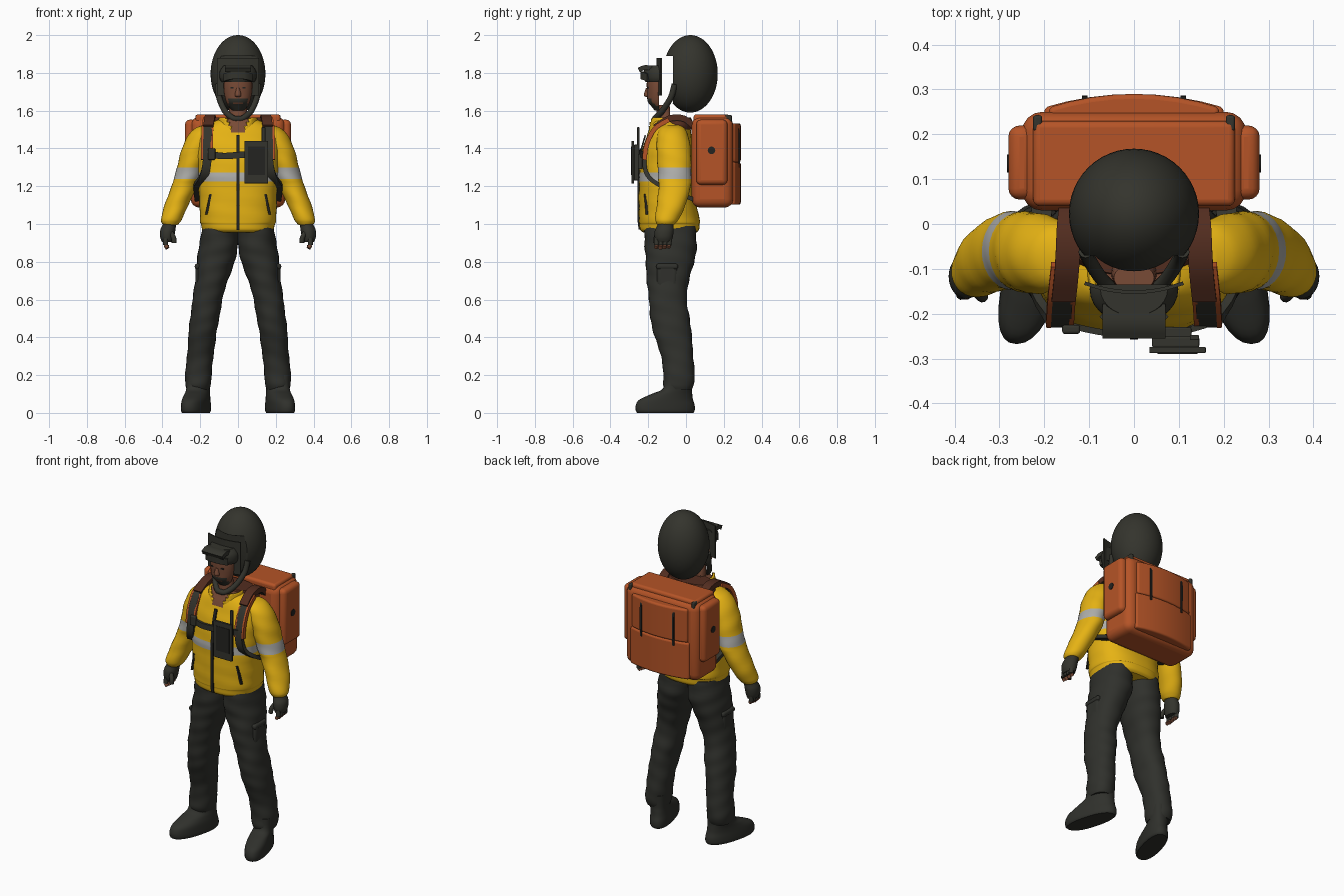
import bpy, bmesh, math
from mathutils import Vector

if "Cube" in bpy.data.objects:
    bpy.data.objects.remove(bpy.data.objects["Cube"])


def mat(name, rgb):
    m = bpy.data.materials.new(name)
    m.diffuse_color = (*rgb, 1)
    m.use_nodes = True
    m.node_tree.nodes["Principled BSDF"].inputs["Base Color"].default_value = m.diffuse_color
    return m


DARK = mat("charcoal", (0.034, 0.034, 0.026))
CLOTH = mat("trouser grey", (0.029, 0.030, 0.025))
BLACK = mat("black", (0.017, 0.017, 0.015))
YELLOW = mat("yellow", (0.79, 0.45, 0.007))
ORANGE = mat("orange", (0.46, 0.088, 0.02))
BROWN = mat("dark brown", (0.085, 0.026, 0.014))
SKIN = mat("skin", (0.19, 0.07, 0.037))
SILVER = mat("reflective grey", (0.42, 0.42, 0.40))


def finish(bm, name, mats, mirror=False, rule=None, bevel=0, angle=40):
    bmesh.ops.recalc_face_normals(bm, faces=bm.faces)
    if rule:
        for f in bm.faces:
            f.material_index = rule(f.calc_center_median())
    me = bpy.data.meshes.new(name)
    bm.to_mesh(me)
    bm.free()
    ob = bpy.data.objects.new(name, me)
    bpy.context.collection.objects.link(ob)
    for m in mats if isinstance(mats, list) else [mats]:
        me.materials.append(m)
    if bevel:
        b = ob.modifiers.new("bevel", "BEVEL")
        b.width, b.segments = bevel, 4
    if mirror:
        ob.modifiers.new("mirror", "MIRROR").use_mirror_merge = False
    bpy.ops.object.select_all(action="DESELECT")
    ob.select_set(True)
    bpy.context.view_layer.objects.active = ob
    bpy.ops.object.shade_smooth_by_angle(angle=math.radians(angle))
    return ob


def spline(pts, k):
    """Catmull-Rom through tuples."""
    out = []
    for i in range(len(pts) - 1):
        quad = [pts[max(i - 1, 0)], pts[i], pts[i + 1], pts[min(i + 2, len(pts) - 1)]]
        for j in range(k):
            t = j / k
            out.append(tuple(0.5 * (2 * b + (c - a) * t + (2 * a - 5 * b + 4 * c - d) * t * t
                                    + (3 * b - a - 3 * c + d) * t ** 3) for a, b, c, d in zip(*quad)))
    return out + [pts[-1]]


def loft(name, sections, mats, n=28, k=4, e=2.0, wrinkle=0, ymax=9, shear=0, caps=True, skip=None, **kw):
    """Skin horizontal rings given as (z, x, y, rx, ry)."""
    bm = bmesh.new()
    rings = []
    for z, x, y, rx, ry in spline(sections, k):
        ring = []
        for i in range(n):
            a = 2 * math.pi * i / n
            c, s = math.cos(a), math.sin(a)
            r = 1 + wrinkle * (math.sin(70 * z + 2 * a) + 0.7 * math.sin(31 * z - 3 * a))
            px = x + rx * r * math.copysign(abs(c) ** (2 / e), c)
            py = min(y + ry * r * math.copysign(abs(s) ** (2 / e), s), ymax)
            ring.append(bm.verts.new((px - shear * (py + 0.04), py, z)))
        rings.append(ring)
    for p, q in zip(rings, rings[1:]):
        for i in range(n):
            j = (i + 1) % n
            bm.faces.new((p[i], p[j], q[j], q[i]))
    if caps:
        bm.faces.new(rings[0])
        bm.faces.new(rings[-1])
    if skip:
        bmesh.ops.delete(bm, geom=[f for f in bm.faces if skip(f.calc_center_median())], context="FACES")
    return finish(bm, name, mats, **kw)


def box(name, c, size, mats, bevel=0.0, bow=0.0, **kw):
    """Box with rounded edges; bow pulls its left and right ends forward."""
    bm = bmesh.new()
    bmesh.ops.create_cube(bm, size=1)
    if bow:
        bmesh.ops.subdivide_edges(bm, edges=bm.edges[:], cuts=7, use_grid_fill=True)
    for v in bm.verts:
        drop = bow * (2 * v.co.x) ** 2
        v.co = Vector(c) + Vector(a * b for a, b in zip(v.co, size)) - Vector((0, drop, 0))
    return finish(bm, name, mats, bevel=bevel, **kw)


def strap(name, pts, w, t, mats, side=(1, 0, 0), k=4, **kw):
    """Sweep a flat band along a path; side is its width direction."""
    bm = bmesh.new()
    path = [Vector(p) for p in spline(pts, k)]
    side = Vector(side)
    rings = []
    for i, p in enumerate(path):
        tan = path[min(i + 1, len(path) - 1)] - path[max(i - 1, 0)]
        nor = tan.cross(side).normalized()
        rings.append([bm.verts.new(p + side * (w / 2 * a) + nor * (t / 2 * b))
                      for a, b in ((1, 1), (-1, 1), (-1, -1), (1, -1))])
    for p, q in zip(rings, rings[1:]):
        for i in range(4):
            bm.faces.new((p[i], p[(i + 1) % 4], q[(i + 1) % 4], q[i]))
    bm.faces.new(rings[0])
    bm.faces.new(rings[-1])
    return finish(bm, name, mats, **kw)


def tube(name, pts, r, m):
    cu = bpy.data.curves.new(name, "CURVE")
    cu.dimensions, cu.bevel_depth, cu.bevel_resolution, cu.use_fill_caps = "3D", r, 3, True
    sp = cu.splines.new("POLY")
    path = spline(pts, 5)
    sp.points.add(len(path) - 1)
    for q, p in zip(sp.points, path):
        q.co = (*p, 1)
    sp.use_smooth = True
    cu.materials.append(m)
    bpy.context.collection.objects.link(bpy.data.objects.new(name, cu))


# Boots and soles
loft("boots", [(0, .205, -.11, .06, .148), (.012, .205, -.11, .066, .156), (.04, .205, -.11, .066, .156),
               (.07, .205, -.105, .064, .142), (.1, .207, -.075, .06, .108), (.13, .21, -.045, .058, .076),
               (.2, .212, -.038, .06, .075)], CLOTH, e=2.3, shear=.25, mirror=True)
# Trousers
loft("trouser_legs", [(.125, .212, -.04, .06, .072), (.15, .212, -.04, .068, .08), (.2, .21, -.038, .07, .083),
                      (.3, .2, -.046, .07, .085), (.42, .188, -.072, .074, .1), (.5, .176, -.083, .077, .104),
                      (.6, .162, -.097, .079, .1), (.7, .14, -.095, .086, .112), (.8, .118, -.086, .1, .128),
                      (.88, .103, -.08, .103, .138), (.99, .095, -.085, .095, .134)],
     CLOTH, e=2.2, k=6, wrinkle=.018, mirror=True)
box("cargo_pockets", (.2, -.1, .725), (.05, .11, .12), CLOTH, .02, mirror=True)
box("cargo_pocket_flaps", (.204, -.1, .775), (.05, .115, .03), CLOTH, .012, mirror=True)

# Jacket body: open neck and reflective chest band chosen by height
loft("jacket_body", [(.955, 0, -.085, .178, .14), (.97, 0, -.087, .19, .155), (1.0, 0, -.088, .195, .16),
                     (1.015, 0, -.088, .2, .162), (1.1, 0, -.097, .205, .153), (1.225, 0, -.105, .208, .145),
                     (1.272, 0, -.105, .21, .143), (1.38, 0, -.1, .218, .135), (1.46, 0, -.09, .215, .12),
                     (1.51, 0, -.085, .185, .107), (1.54, 0, -.085, .135, .095), (1.555, 0, -.09, .09, .085)],
     [YELLOW, SILVER, SKIN], n=48, k=5, e=2.4, wrinkle=.006,
     rule=lambda c: 1 if 1.225 < c.z < 1.272 else 2 if c.z > 1.475 and abs(c.x) < (c.z - 1.465) * .9 and c.y < -.08 else 0)
loft("jacket_sleeves", [(.995, .357, -.108, .036, .042), (1.005, .357, -.106, .046, .052),
                        (1.03, .35, -.1, .056, .064), (1.1, .326, -.078, .063, .076), (1.2, .284, -.06, .068, .085),
                        (1.237, .271, -.06, .069, .087), (1.298, .252, -.06, .071, .089), (1.38, .225, -.065, .079, .09),
                        (1.46, .192, -.07, .077, .084), (1.505, .165, -.072, .065, .065), (1.525, .14, -.075, .04, .04)],
     [YELLOW, SILVER], k=5, wrinkle=.014, mirror=True, rule=lambda c: 1 if 1.237 < c.z < 1.298 else 0)
collar = loft("collar", [(1.49, 0, -.1, .125, .1), (1.53, 0, -.105, .11, .098), (1.565, 0, -.11, .1, .095)],
              [YELLOW, ORANGE], n=40, caps=False, skip=lambda c: c.y < -.12 and abs(c.x) < .03 + (c.z - 1.49) * .5)
shell = collar.modifiers.new("thickness", "SOLIDIFY")
shell.thickness, shell.material_offset = .012, 1
loft("hood_pad", [(1.5, 0, -.035, .16, .075), (1.53, 0, -.04, .165, .08), (1.565, 0, -.045, .14, .07)], BROWN)
strap("front_zip", [(0, -.246, .97), (0, -.253, 1.03), (0, -.253, 1.15), (0, -.252, 1.25),
                    (0, -.239, 1.38), (0, -.215, 1.47)], .018, .008, BLACK)
strap("pocket_zips", [(.145, -.217, 1.16), (.155, -.212, 1.11), (.168, -.207, 1.05)], .012, .012, BLACK, mirror=True)

# Gloves with bare fingertips
loft("gloves", [(.905, .374, -.118, .028, .04), (.93, .375, -.118, .037, .048), (.965, .372, -.115, .04, .05),
                (.99, .365, -.11, .037, .043), (1.012, .357, -.107, .035, .042)], DARK, mirror=True)
for s in (1, -1):
    for i in range(4):
        y = -.153 + .022 * i
        knuckle, bend, tip = (s * .382, y, .925), (s * .384, y - .003, .888), (s * .372, y - .005, .87 + .004 * abs(i - 1))
        tube("finger_base", [knuckle, bend], .0135, DARK)
        tube("finger_tip", [bend, tip], .011, SKIN)
    tube("thumb", [(s * .355, -.145, .955), (s * .34, -.16, .925), (s * .338, -.162, .9)], .013, DARK)

# Neck, face with beard, and peaked cap
loft("neck", [(1.5, 0, -.1, .06, .06), (1.54, 0, -.108, .052, .05), (1.6, 0, -.115, .048, .04), (1.63, 0, -.12, .045, .03)],
     SKIN, ymax=-.085)
loft("face", [(1.6, 0, -.135, .03, .03), (1.625, 0, -.14, .052, .045), (1.65, 0, -.146, .064, .057),
              (1.69, 0, -.146, .073, .06), (1.74, 0, -.145, .076, .063), (1.8, 0, -.145, .07, .06)],
     [SKIN, DARK], ymax=-.142, k=5,
     rule=lambda c: 1 if c.z < 1.662 and abs(c.x) < .05 and not (abs(c.x) < .02 and 1.635 < c.z < 1.645) else 0)
loft("nose", [(1.673, 0, -.2, .012, .012), (1.683, 0, -.205, .017, .018), (1.72, 0, -.2, .009, .012)], SKIN, n=12)
box("eyes", (.03, -.2, 1.722), (.022, .008, .008), BLACK, mirror=True)
loft("cap", [(1.752, 0, -.145, .088, .07), (1.775, 0, -.145, .098, .078), (1.81, 0, -.145, .096, .078),
             (1.84, 0, -.145, .075, .06)], DARK, ymax=-.135)
strap("cap_peak", [(0, -.18, 1.825), (0, -.22, 1.828), (0, -.25, 1.815)], .14, .025, DARK)
strap("goggle_band", [(-.07, -.2, 1.775), (-.04, -.225, 1.785), (0, -.232, 1.788), (.04, -.225, 1.785), (.07, -.2, 1.775)],
      .04, .02, DARK, side=(0, 0, 1))

# Helmet with a straight-cut face opening
bm = bmesh.new()
bmesh.ops.create_uvsphere(bm, u_segments=48, v_segments=32, radius=1)
for v in bm.verts:
    v.co = (v.co.x * .145, .023 + v.co.y * .145, 1.795 + v.co.z * .205)
helmet = finish(bm, "helmet", DARK)
cutter = box("helmet_cutter", (0, -.17, 1.765), (.5, .2, .25), DARK)
cutter.hide_render = True
cutter.hide_set(True)
cut = helmet.modifiers.new("opening", "BOOLEAN")
cut.object, cut.operation = cutter, "DIFFERENCE"
tube("chin_guard", [(-.108, -.06, 1.74), (-.1, -.08, 1.67), (-.07, -.125, 1.6), (-.03, -.16, 1.562), (0, -.165, 1.557),
                    (.03, -.16, 1.562), (.07, -.125, 1.6), (.1, -.08, 1.67), (.108, -.06, 1.74)], .016, DARK)
strap("visor", [(-.11, -.132, 1.78), (-.06, -.146, 1.78), (0, -.152, 1.78), (.06, -.146, 1.78), (.11, -.132, 1.78)],
      .2, .008, DARK, side=(0, 0, 1))

# Backpack
box("pack_body", (0, .14, 1.327), (.5, .22, .48), ORANGE, .045)
box("pack_side_pockets", (.25, .137, 1.38), (.06, .165, .345), ORANGE, .025, mirror=True)
box("pack_upper_panel", (0, .245, 1.43), (.38, .09, .205), ORANGE, .03, bow=.03)
box("pack_lower_panel", (0, .245, 1.215), (.4, .09, .225), ORANGE, .03, bow=.03)
box("pack_lid", (0, .135, 1.555), (.45, .19, .05), ORANGE, .015)
box("pack_corner_tabs", (.215, .225, 1.555), (.02, .035, .045), DARK, .006, mirror=True)
strap("pack_back_straps", [(.11, .258, 1.53), (.11, .28, 1.49), (.11, .282, 1.4), (.11, .28, 1.3)],
      .012, .008, BLACK, mirror=True)
strap("pack_seam_cord", [(-.18, .247, 1.327), (-.09, .268, 1.327), (0, .275, 1.327), (.09, .268, 1.327),
                         (.18, .247, 1.327)], .008, .01, BLACK, side=(0, 0, 1))
bm = bmesh.new()
bmesh.ops.create_cone(bm, cap_ends=True, segments=20, radius1=.02, radius2=.02, depth=.006)
for v in bm.verts:
    v.co = (.28 + v.co.z, .135 + v.co.y, 1.39 + v.co.x)
finish(bm, "pack_side_vents", BLACK, mirror=True)

# Harness
over = [(.14, .05, 1.5), (.148, -.01, 1.552), (.152, -.09, 1.552), (.16, -.165, 1.505), (.163, -.208, 1.42),
        (.163, -.22, 1.34), (.178, -.205, 1.26), (.212, -.13, 1.2), (.205, .04, 1.13)]
strap("shoulder_straps", over, .046, .022, DARK, mirror=True)
for name, dx, first in (("strap_piping_inner", -.024, 3), ("strap_piping_outer", .027, 2)):
    strap(name, [(x + dx, y, z) for x, y, z in over[first:6]], .011, .024, ORANGE, mirror=True)
strap("shoulder_pads", [(x - .003, y, z + .007) for x, y, z in over[:4]], .054, .03, BROWN, mirror=True)
strap("chest_strap", [(-.16, -.222, 1.37), (-.08, -.24, 1.36), (0, -.248, 1.365), (.08, -.246, 1.37), (.16, -.225, 1.37)],
      .034, .014, DARK, side=(0, 0, 1))
box("buckle", (-.14, -.235, 1.37), (.04, .02, .06), DARK, .006)

# Chest device, its mount and aerial
box("device_mount", (.093, -.25, 1.34), (.07, .04, .1), DARK, .004)
box("device_back", (.093, -.263, 1.325), (.105, .024, .19), DARK, .004)
box("device_body", (.097, -.281, 1.327), (.126, .014, .225), DARK, .003)
box("device_screen", (.097, -.2885, 1.335), (.09, .003, .15), BLACK)
box("device_aerial", (.135, -.253, 1.44), (.02, .012, .145), DARK, .003)
